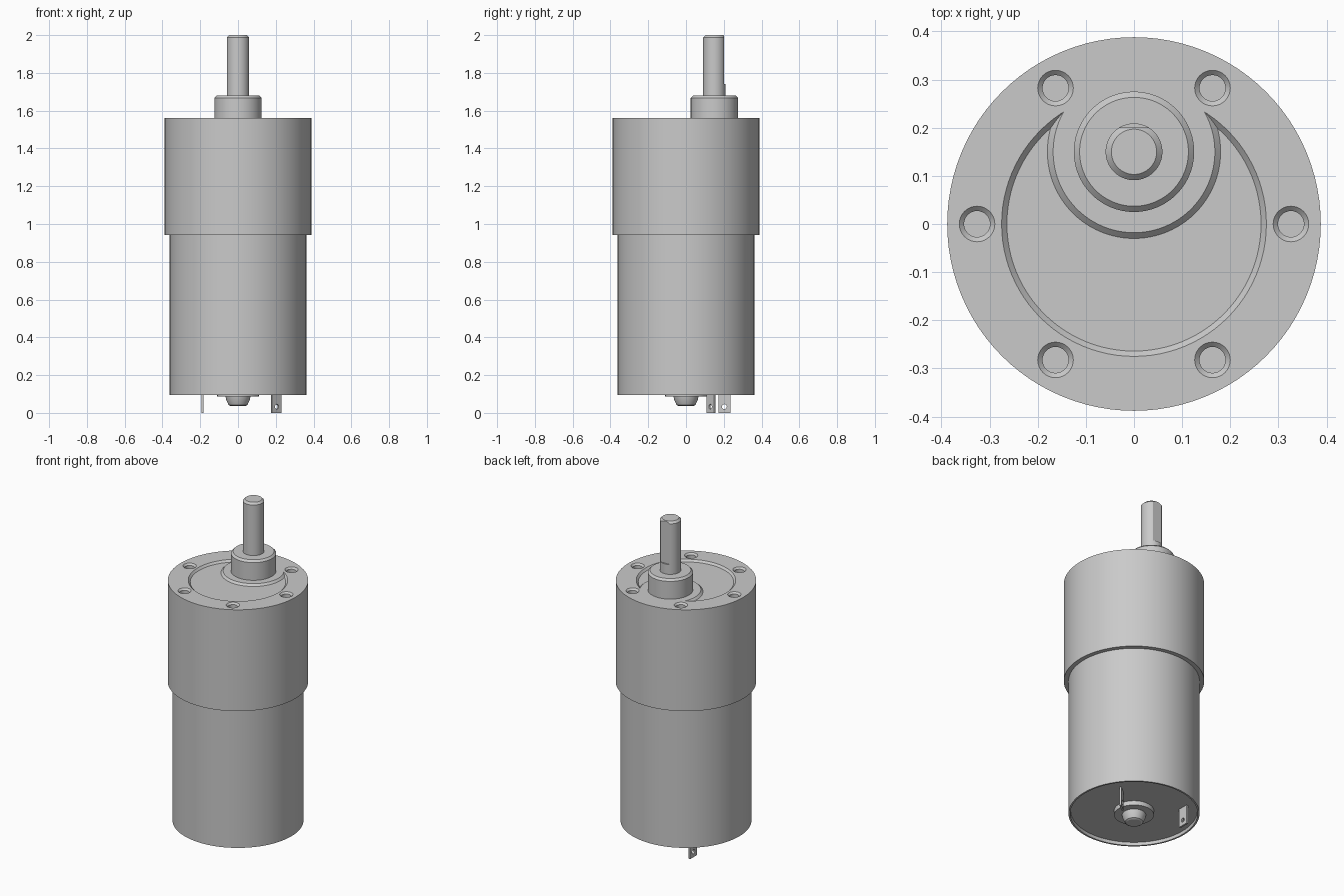
import bpy, bmesh, math
from mathutils import Matrix

if "Cube" in bpy.data.objects:
    bpy.data.objects.remove(bpy.data.objects["Cube"])

metal = bpy.data.materials.new("grey metal")
metal.use_nodes = True
GREY = (0.59, 0.59, 0.59, 1)
metal.diffuse_color = GREY
metal.node_tree.nodes["Principled BSDF"].inputs["Base Color"].default_value = GREY

TOP = 1.56      # gearbox top face
SHAFT_Y = 0.15  # offset of the output shaft


def make(name, bm):
    """Turn a closed bmesh into an object with outward faces."""
    bm.normal_update()
    bmesh.ops.recalc_face_normals(bm, faces=bm.faces)
    bm.normal_update()
    if bm.calc_volume(signed=True) < 0:
        bmesh.ops.reverse_faces(bm, faces=bm.faces)
    mesh = bpy.data.meshes.new(name)
    bm.to_mesh(mesh)
    bm.free()
    mesh.materials.append(metal)
    ob = bpy.data.objects.new(name, mesh)
    bpy.context.collection.objects.link(ob)
    return ob


def turned(name, profile, x=0, y=0, sides=96):
    """Solid of revolution from (radius, z) pairs."""
    bm = bmesh.new()
    angles = [2 * math.pi * i / sides for i in range(sides)]
    rings = [[bm.verts.new((x + r * math.cos(a), y + r * math.sin(a), z)) for a in angles]
             for r, z in profile]
    for a, b in zip(rings, rings[1:]):
        for i in range(sides):
            j = (i + 1) % sides
            bm.faces.new((a[i], a[j], b[j], b[i]))
    bm.faces.new(rings[0][::-1])
    bm.faces.new(rings[-1])
    return make(name, bm)


def box(name, size, matrix):
    bm = bmesh.new()
    bmesh.ops.create_cube(bm, size=1, matrix=matrix @ Matrix.Diagonal((*size, 1)))
    return make(name, bm)


def activate(ob):
    bpy.ops.object.select_all(action='DESELECT')
    ob.select_set(True)
    bpy.context.view_layer.objects.active = ob


def cut(ob, cutter):
    activate(ob)
    mod = ob.modifiers.new("cut", 'BOOLEAN')
    mod.operation, mod.solver, mod.object = 'DIFFERENCE', 'EXACT', cutter
    bpy.ops.object.modifier_apply(modifier=mod.name)
    bpy.data.objects.remove(cutter)


parts = []

# Motor can with a shallow recess in its bottom
can = turned("motor_can", [(0.35, 0.115), (0.352, 0.096), (0.362, 0.096), (0.362, 0.95)])
parts.append(can)

# Gearbox with six countersunk holes
gearbox = turned("gearbox", [(0.388, 0.942), (0.388, TOP)])
for k in range(6):
    a = k * math.pi / 3
    hole = [(0.027, TOP - 0.08), (0.027, TOP - 0.01), (0.047, TOP + 0.01)]
    cut(gearbox, turned("hole_cutter", hole, 0.326 * math.cos(a), 0.326 * math.sin(a), 32))

# Crescent pocket with sloping walls: a wide disc less the land round the shaft
crescent = turned("crescent_cutter", [(0.264, TOP - 0.012), (0.286, TOP + 0.012)])
cut(crescent, turned("land_cutter", [(0.192, TOP - 0.024), (0.144, TOP + 0.024)], y=SHAFT_Y))
cut(gearbox, crescent)
parts.append(gearbox)

# Output boss and shaft with a flat on its back
parts.append(turned("output_boss", [(0.125, TOP - 0.02), (0.125, 1.668), (0.113, 1.68)], y=SHAFT_Y))
shaft = turned("output_shaft", [(0.059, 1.66), (0.059, 1.988), (0.047, 2)], y=SHAFT_Y, sides=64)
cut(shaft, box("flat_cutter", (0.2, 0.1, 0.4), Matrix.Translation((0, 0.25, 1.94))))
parts.append(shaft)

# Rear bearing
parts.append(turned("rear_bearing", [(0.11, 0.13), (0.11, 0.088), (0.066, 0.088), (0.063, 0.07),
                                     (0.05, 0.042), (0.04, 0.037)], sides=64))

# Solder terminals, each with a round eye
for name, x, y, turn in (("terminal_left", 0.202, 0.133, math.radians(39)),
                         ("terminal_right", -0.187, 0.203, math.pi / 2)):
    place = Matrix.Translation((x, y, 0)) @ Matrix.Rotation(turn, 4, 'Z')
    tab = box(name, (0.064, 0.011, 0.13), place @ Matrix.Translation((0, 0, 0.065)))
    eye = turned("eye_cutter", [(0.013, -0.05), (0.013, 0.05)], sides=24)
    eye.data.transform(place @ Matrix.Translation((0, 0, 0.033)) @ Matrix.Rotation(math.pi / 2, 4, 'X'))
    cut(tab, eye)
    parts.append(tab)

for ob in parts:
    activate(ob)
    bpy.ops.object.shade_smooth_by_angle(angle=math.radians(25))
